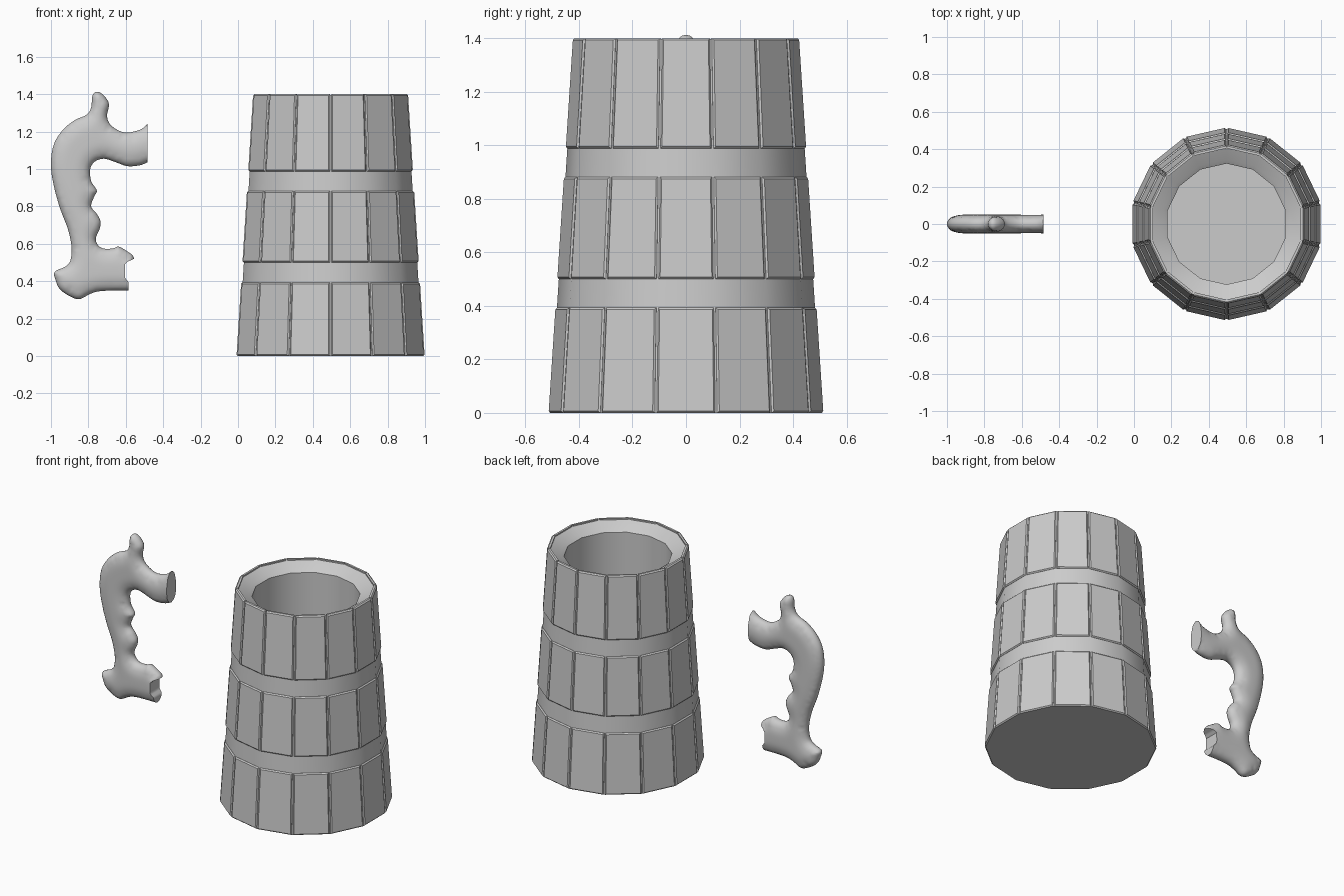
import bpy, bmesh, math
from mathutils import Vector, kdtree, geometry

if "Cube" in bpy.data.objects:
    bpy.data.objects.remove(bpy.data.objects["Cube"])

N = 14                      # staves around the mug
CX, H = 0.495, 1.4
R0, R1 = 0.516, 0.425       # corner radius at the bottom and top


def radius(z):
    return R0 + (R1 - R0) * z / H


def make_object(name, bm, smooth_deg=None):
    bmesh.ops.recalc_face_normals(bm, faces=bm.faces)
    me = bpy.data.meshes.new(name)
    bm.to_mesh(me)
    bm.free()
    if smooth_deg:
        me.shade_smooth()
        me.set_sharp_from_angle(angle=math.radians(smooth_deg))
    ob = bpy.data.objects.new(name, me)
    bpy.context.collection.objects.link(ob)
    return ob


def bridge(bm, a, b):
    for i in range(len(a)):
        j = (i + 1) % len(a)
        bm.faces.new((a[i], a[j], b[j], b[i]))


# Mug core: shows as the two bands, sloped rim, hollow inside and bottom
bm = bmesh.new()
profile = [(R0 - 0.008, 0), (R1 - 0.008, 1.397), (0.345, 1.36), (0.323, 1.345), (0.323, 0.1)]
rings = []
for r, z in profile:
    angles = [math.pi / 2 + k * 2 * math.pi / N for k in range(N)]
    rings.append([bm.verts.new((CX + r * math.cos(a), r * math.sin(a), z)) for a in angles])
for a, b in zip(rings, rings[1:]):
    bridge(bm, a, b)
bm.faces.new(rings[0])
bm.faces.new(rings[-1])
make_object("mug_core", bm, 30)


# Rows of bevelled staves between the bands
def stave_row(name, z0, z1, gap=0.004, bev=0.007):
    bm = bmesh.new()
    for k in range(N):
        ang = math.pi / 2 + (k + 0.5) * 2 * math.pi / N
        out = Vector((math.cos(ang), math.sin(ang), 0))
        side = Vector((-out.y, out.x, 0))
        loops = []
        for depth, inset in ((0.02, 0), (bev, 0), (0, bev)):
            loop = []
            for z, s in ((z0 + inset, -1), (z0 + inset, 1), (z1 - inset, 1), (z1 - inset, -1)):
                ap = radius(z) * math.cos(math.pi / N)
                w = (ap - depth) * math.tan(math.pi / N) - gap - inset
                loop.append(bm.verts.new(Vector((CX, 0, z)) + out * (ap - depth) + side * (s * w)))
            loops.append(loop)
        bridge(bm, loops[0], loops[1])
        bridge(bm, loops[1], loops[2])
        bm.faces.new(loops[2])
        bm.faces.new(loops[0])
    make_object(name, bm)


stave_row("staves_lower", 0.0, 0.393)
stave_row("staves_middle", 0.5, 0.882)
stave_row("staves_upper", 0.988, H)

# Handle outline in hundredths (x, z): outer side, notched lower end, grip side
outer = [(-48.5, 124), (-52.5, 121), (-60.5, 119.5), (-67.5, 123), (-70, 128), (-69, 134.5),
         (-71, 138.5), (-74, 141), (-76.5, 141), (-78, 138.5), (-78.5, 133), (-81, 129),
         (-87.5, 126), (-94, 120.5), (-98.5, 113), (-100, 103.5), (-99, 93.5), (-95.5, 80),
         (-91, 68), (-89, 58.5), (-89.5, 51.5), (-92, 48), (-98, 45), (-97.5, 40.5),
         (-95, 35.5), (-89, 31.5), (-84.5, 30.5), (-79.5, 33), (-75, 34.5), (-68.5, 35), (-58.5, 35)]
notch = [(-58.5, 39.5), (-60.5, 42), (-60.5, 49), (-59, 50.5)]
inner = [(-55.5, 52), (-56.5, 54), (-60, 56.5), (-64, 58.5), (-67, 57.5), (-72, 57.5),
         (-75, 59.5), (-76, 63), (-74, 68), (-73.5, 72), (-75.5, 76), (-78.5, 80), (-77, 85),
         (-75.5, 88.5), (-78.5, 93.5), (-79, 100), (-76.5, 104), (-71.5, 105.5), (-65, 103.5),
         (-59, 101.5), (-52.5, 102), (-48.5, 103.5)]


def sample(points, curved, step=6):
    p = [Vector(q) / 100 for q in points]
    res = []
    for i in range(len(p) - 1):
        b, c = p[i], p[i + 1]
        a, d = p[max(i - 1, 0)], p[min(i + 2, len(p) - 1)]
        for s in range(step):
            t = s / step
            if curved:
                res.append(0.5 * (2 * b + (c - a) * t + (2 * a - 5 * b + 4 * c - d) * t * t
                                  + (3 * b - a - 3 * c + d) * t ** 3))
            else:
                res.append(b.lerp(c, t))
    return res + [p[-1]]


def tree(points):
    kd = kdtree.KDTree(len(points))
    for i, p in enumerate(points):
        kd.insert((p.x, p.y, 0), i)
    kd.balance()
    return lambda q: kd.find((q.x, q.y, 0))[2]


side_a, side_b = sample(outer, True), sample(inner, True)
end_low = sample([outer[-1]] + notch + [inner[0]], False, 4)
end_top = sample([inner[-1], outer[0]], False, 16)
border = side_a + end_low[1:-1] + side_b + end_top[1:-1]
nb = len(border)
dist_border, dist_side = tree(border), tree(side_a + side_b)

# Interior points: rows close to the rim, then an even grid
pts = list(border)
for d in (0.003, 0.010):
    for i in range(nb):
        t = (border[(i + 1) % nb] - border[i - 1]).normalized()
        q = border[i] + Vector((-t.y, t.x)) * d
        if dist_border(q) > d * 0.9:
            pts.append(q)
for i in range(40):
    for j in range(82):
        q = Vector((-1 + (i + 0.5 * (j % 2)) * 0.014, 0.3 + j * 0.014))
        if dist_border(q) > 0.017:
            pts.append(q)
verts, _, faces = geometry.delaunay_2d_cdt(pts, [], [list(range(nb))], 1, 1e-6)[:3]

# Inflate the outline to a rounded section
T, ROUND = 0.05, 0.08
dist = [dist_side(v) for v in verts]
thick = [T * math.sqrt(max(0, 1 - (1 - min(d / ROUND, 1)) ** 2)) if d > 1e-4 else 0 for d in dist]
near = [set() for _ in verts]
for f in faces:
    for v in f:
        near[v].update(f)
for _ in range(4):
    thick = [sum(thick[k] for k in near[i]) / len(near[i]) if d > 0.03 and near[i] else thick[i]
             for i, d in enumerate(dist)]

bm = bmesh.new()
front = [bm.verts.new((v.x, -t, v.y)) for v, t in zip(verts, thick)]
back = [bm.verts.new((v.x, t, v.y)) if t > 0 else front[i]
        for i, (v, t) in enumerate(zip(verts, thick))]
for f in faces:
    for layer in (front, back):
        vs = [layer[k] for k in f]
        if bm.faces.get(vs) is None:
            bm.faces.new(vs)

# Caps on the two ends that meet the mug
starts = [(len(side_a) - 1, len(end_low)), (nb - len(end_top) + 1, len(end_top))]
for first, count in starts:
    for k in range(count - 1):
        i, j = first + k, (first + k + 1) % nb
        vs = list(dict.fromkeys((front[i], front[j], back[j], back[i])))
        if len(vs) > 2 and bm.faces.get(vs) is None:
            bm.faces.new(vs)
bmesh.ops.delete(bm, geom=[v for v in bm.verts if not v.link_faces], context='VERTS')
make_object("handle", bm, 45)
